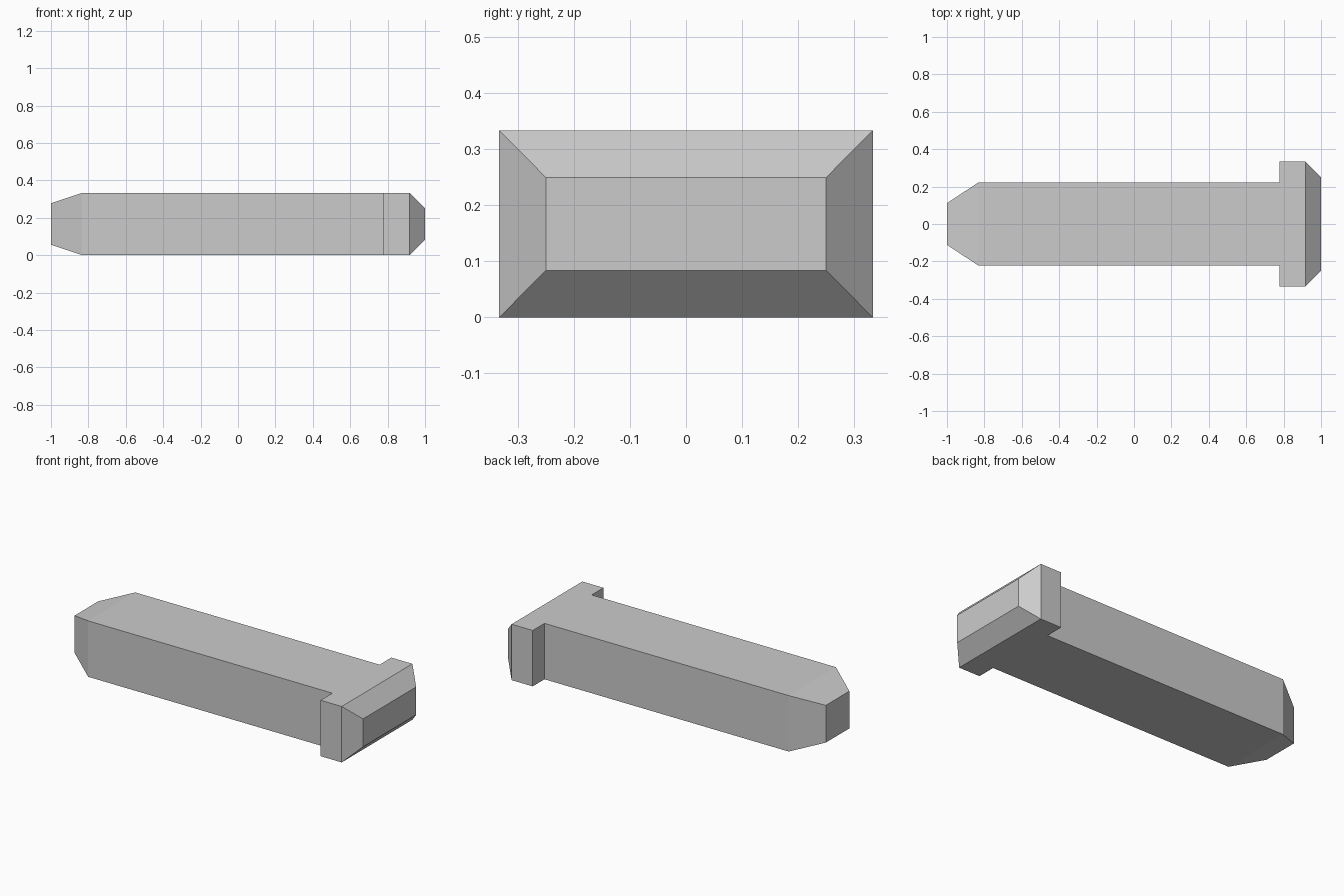
import bpy
import bmesh

cube = bpy.data.objects.get("Cube")
if cube:
    bpy.data.objects.remove(cube, do_unlink=True)

# Plain grey metal
grey = bpy.data.materials.new("grey_metal")
grey.use_nodes = True
colour = (0.6, 0.6, 0.6, 1)
grey.diffuse_color = colour
grey.node_tree.nodes["Principled BSDF"].inputs["Base Color"].default_value = colour

MID_Z = 1 / 6


def loft(name, sections):
    """Join rectangular sections (x, half width, half height) into a closed solid."""
    bm = bmesh.new()
    rings = []
    for x, w, h in sections:
        corners = ((-w, -h), (w, -h), (w, h), (-w, h))
        rings.append([bm.verts.new((x, y, MID_Z + z)) for y, z in corners])
    for a, b in zip(rings, rings[1:]):
        for i in range(4):
            j = (i + 1) % 4
            bm.faces.new((a[i], a[j], b[j], b[i]))
    bm.faces.new(rings[0])
    bm.faces.new(rings[-1])
    bmesh.ops.recalc_face_normals(bm, faces=bm.faces[:])
    mesh = bpy.data.meshes.new(name)
    bm.to_mesh(mesh)
    bm.free()
    mesh.materials.append(grey)
    obj = bpy.data.objects.new(name, mesh)
    bpy.context.collection.objects.link(obj)
    return obj


# Long shaft with a tapered tip
loft("shaft", [(-1, 0.111, 0.111), (-0.833, 0.222, MID_Z), (0.778, 0.222, MID_Z)])

# Wider head with a chamfered end
loft("head", [(0.778, 0.333, MID_Z), (0.917, 0.333, MID_Z), (1, 0.25, 0.083)])
